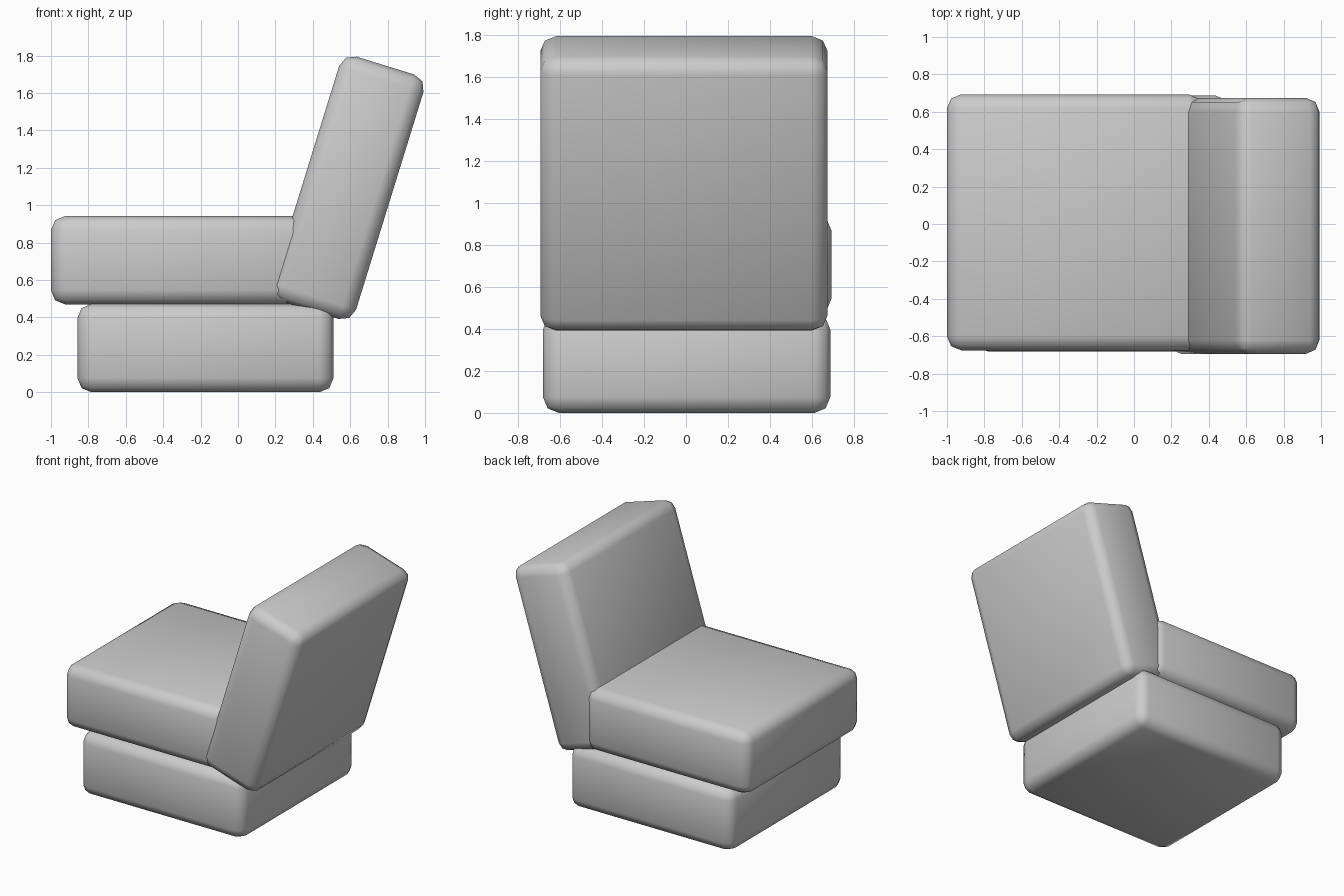
import bpy
from math import radians

if "Cube" in bpy.data.objects:
    bpy.data.objects.remove(bpy.data.objects["Cube"])


def cushion(name, center, tilt=0.0):
    """Square slab with softly rounded edges, tilted about the y axis."""
    bpy.ops.mesh.primitive_cube_add(size=1)
    ob = bpy.context.object
    ob.name = name
    ob.scale = (1.368, 1.368, 0.472)
    bpy.ops.object.transform_apply(location=False, rotation=False, scale=True)
    bevel = ob.modifiers.new("soft_edges", 'BEVEL')
    bevel.width = 0.075
    bevel.segments = 2
    bpy.ops.object.shade_smooth()
    ob.location = center
    ob.rotation_euler = (0, radians(tilt), 0)
    return ob


# Base block on the floor
cushion("base", (-0.174, 0.003, 0.236))

# Seat overhanging towards the sitter's legs
cushion("seat", (-0.316, 0.009, 0.706))

# Reclined backrest, the same cushion stood on edge
cushion("backrest", (0.586, -0.010, 1.093), tilt=90 + 17.2)
